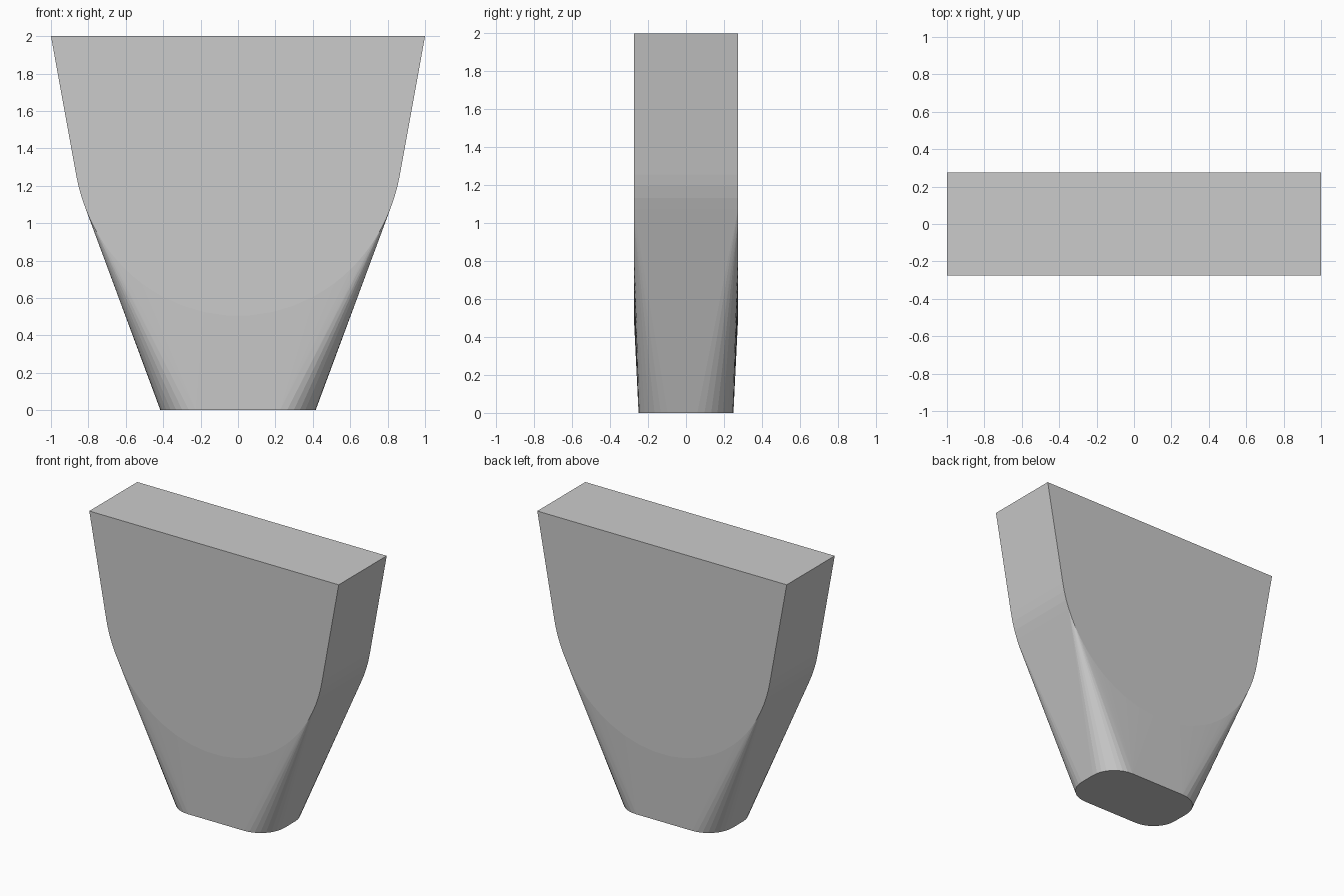
import bpy, bmesh
from math import sin, cos, pi, radians

if "Cube" in bpy.data.objects:
    bpy.data.objects.remove(bpy.data.objects["Cube"])

# Slab outline in x-z: flared top, elliptical bottom
N = 40
a, b, cz = 0.88, 0.92, 1.425
t0 = radians(10.5)
outline = [(1.0, 2.0)]
for i in range(N + 1):
    t = t0 + (pi - 2 * t0) * i / N
    outline.append((a * cos(t), cz - b * sin(t)))
outline.append((-1.0, 2.0))

# Rounded rectangle foot at z = 0
hx, hy, r, seg = 0.415, 0.25, 0.19, 8
foot = []
for q, (sx, sy) in enumerate([(1, 1), (-1, 1), (-1, -1), (1, -1)]):
    for i in range(seg + 1):
        t = (q + i / seg) * pi / 2
        foot.append((sx * (hx - r) + r * cos(t), sy * (hy - r) + r * sin(t), 0))

# Skin both sections with a convex hull
bm = bmesh.new()
for y in (-0.275, 0.275):
    for x, z in outline:
        bm.verts.new((x, y, z))
for p in foot:
    bm.verts.new(p)
res = bmesh.ops.convex_hull(bm, input=bm.verts)
loose = [v for v in bm.verts if not v.link_faces]
bmesh.ops.delete(bm, geom=loose, context='VERTS')
bmesh.ops.dissolve_limit(bm, angle_limit=radians(0.3), verts=bm.verts, edges=bm.edges)
bmesh.ops.recalc_face_normals(bm, faces=bm.faces)

mesh = bpy.data.meshes.new("tapered_block")
bm.to_mesh(mesh)
bm.free()
obj = bpy.data.objects.new("tapered_block", mesh)
bpy.context.collection.objects.link(obj)
